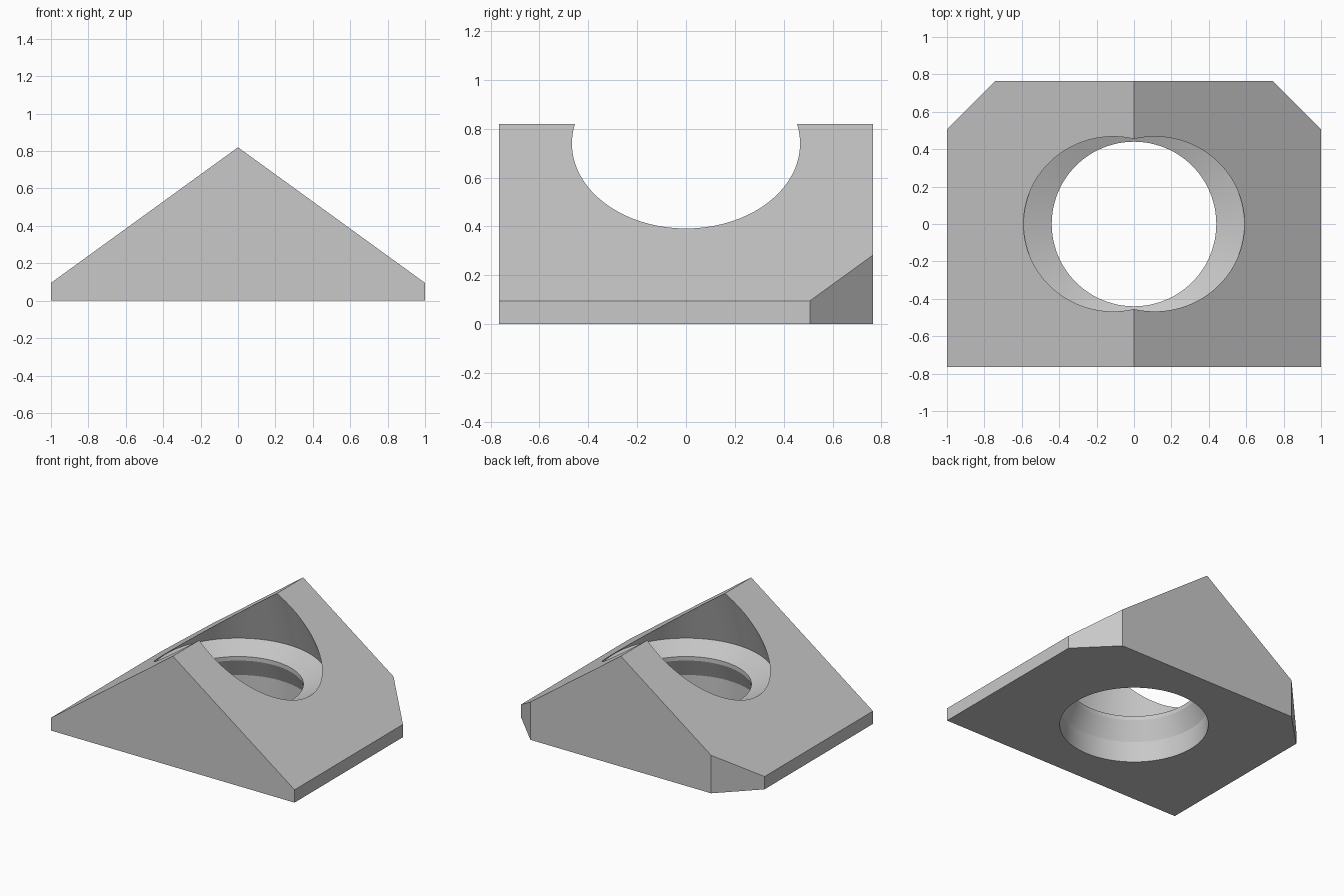
import bpy
import bmesh
import math
from mathutils import Vector

old = bpy.data.objects.get("Cube")
if old:
    bpy.data.objects.remove(old, do_unlink=True)

# Single plain material
grey = bpy.data.materials.new("plain grey")
grey.use_nodes = True
colour = (0.58, 0.58, 0.58, 1)
grey.diffuse_color = colour
grey.node_tree.nodes["Principled BSDF"].inputs["Base Color"].default_value = colour


def add_object(name, bm):
    bmesh.ops.recalc_face_normals(bm, faces=bm.faces)
    mesh = bpy.data.meshes.new(name)
    bm.to_mesh(mesh)
    bm.free()
    mesh.materials.append(grey)
    obj = bpy.data.objects.new(name, mesh)
    bpy.context.collection.objects.link(obj)
    return obj


# Gabled block: front outline extruded to the back
HALF_DEPTH = 0.765
outline = [(-1, 0), (1, 0), (1, 0.095), (0, 0.82), (-1, 0.095)]
bm = bmesh.new()
front = bm.faces.new([bm.verts.new((x, -HALF_DEPTH, z)) for x, z in outline])
extruded = bmesh.ops.extrude_face_region(bm, geom=[front], use_keep_orig=True)
moved = [v for v in extruded["geom"] if isinstance(v, bmesh.types.BMVert)]
bmesh.ops.translate(bm, verts=moved, vec=(0, 2 * HALF_DEPTH, 0))

# Chamfer both back corners
for side in (-1, 1):
    bmesh.ops.bisect_plane(
        bm, geom=bm.verts[:] + bm.edges[:] + bm.faces[:],
        plane_co=Vector((side, 0.507, 0)), plane_no=Vector((side, 1, 0)),
        clear_outer=True)
    bmesh.ops.holes_fill(bm, edges=[e for e in bm.edges if e.is_boundary])
block = add_object("gabled_block", bm)

# Round opening: stepped profile turned about the vertical axis
SEGMENTS = 96
profile = [(0.5, -0.1), (0.5, 0.155), (0.44, 0.29), (0.44, 0.32),
           (0.593, 0.385), (0.423, 0.92)]
bm = bmesh.new()
rings = []
for radius, z in profile:
    angles = [math.tau * i / SEGMENTS for i in range(SEGMENTS)]
    rings.append([bm.verts.new((radius * math.cos(a), radius * math.sin(a), z))
                  for a in angles])
for low, high in zip(rings, rings[1:]):
    for i in range(SEGMENTS):
        j = (i + 1) % SEGMENTS
        bm.faces.new((low[i], low[j], high[j], high[i]))
bm.faces.new(rings[0])
bm.faces.new(rings[-1])
cutter = add_object("opening_cutter", bm)
cutter.hide_render = True

# Cut the opening through the block
cut = block.modifiers.new("round_opening", "BOOLEAN")
cut.operation = "DIFFERENCE"
cut.solver = "EXACT"
cut.object = cutter
bpy.ops.object.select_all(action="DESELECT")
bpy.context.view_layer.objects.active = block
block.select_set(True)
bpy.ops.object.modifier_apply(modifier=cut.name)
bpy.data.objects.remove(cutter, do_unlink=True)
bpy.ops.object.shade_smooth_by_angle(angle=math.radians(15))
